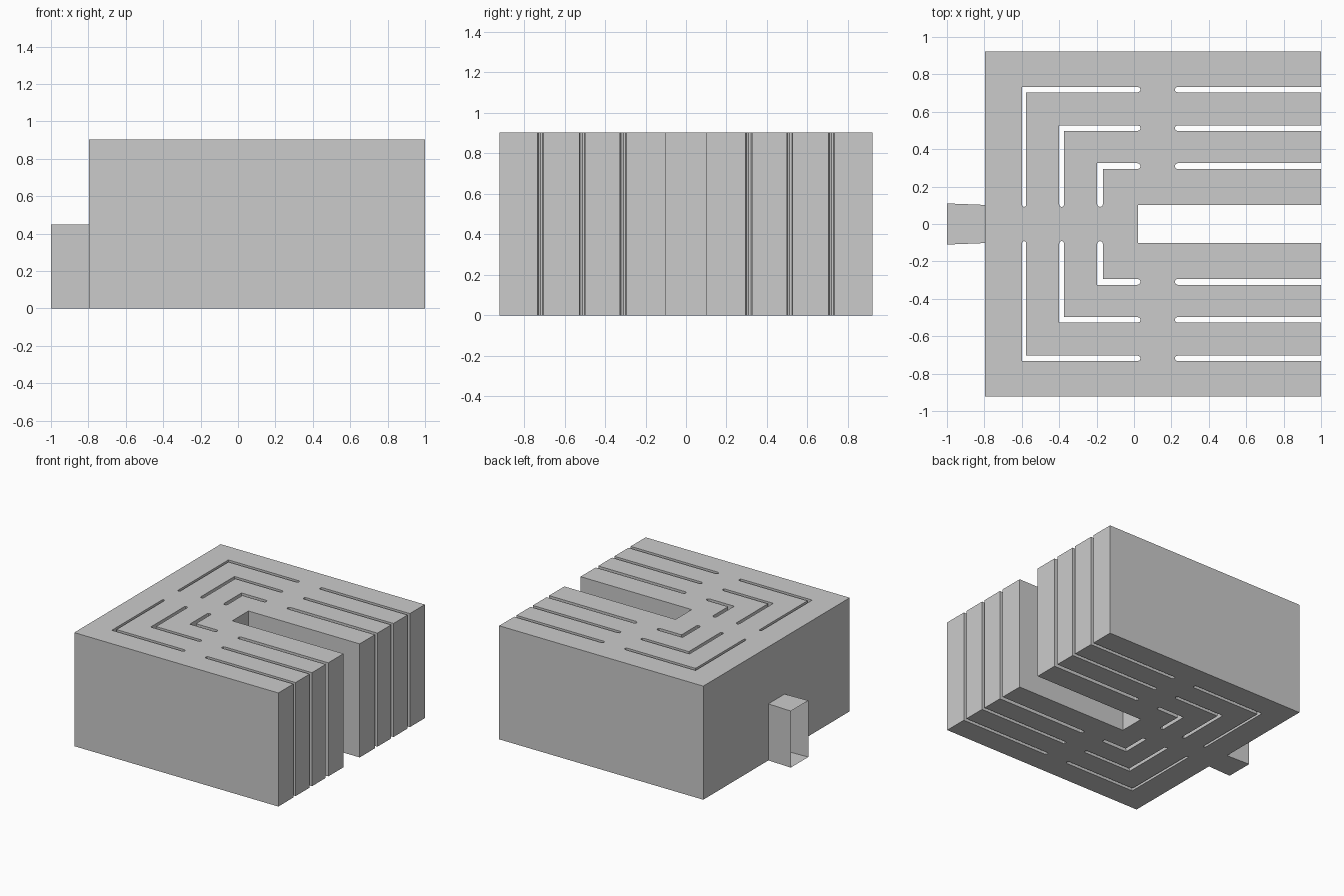
import bpy, bmesh
from math import cos, sin, radians

if "Cube" in bpy.data.objects:
    bpy.data.objects.remove(bpy.data.objects["Cube"])

H = 0.904                      # body height
X0, X1, Y = -0.797, 1.0, 0.921  # body footprint

# slots: (vertical leg outer x, inner x, horizontal leg inner y, outer y)
SLOTS = [(-0.598, -0.577, 0.704, 0.733),
         (-0.400, -0.373, 0.498, 0.527),
         (-0.197, -0.166, 0.293, 0.325)]


def arc(cx, cy, r, start, end, n=4):
    """Points of a rounded slot end."""
    return [(cx + r * cos(radians(start + (end - start) * i / n)),
             cy + r * sin(radians(start + (end - start) * i / n)))
            for i in range(n + 1)]


def open_slot(lo, hi):
    """Notch running in from the +x side, with a rounded inner end."""
    r = (hi - lo) / 2
    return [(X1, lo)] + arc(0.218 + r, (lo + hi) / 2, r, -90, -270) + [(X1, hi)]


def l_slot(xo, xi, yi, yo):
    """Closed L-shaped hole with two rounded ends."""
    rh, rv = (yo - yi) / 2, (xi - xo) / 2
    return ([(xi, yi)] + arc(0.035 - rh, (yi + yo) / 2, rh, -90, 90) + [(xo, yo)]
            + arc((xo + xi) / 2, 0.091 + rv, rv, 180, 360))


# body outline, from front to back along the slotted side
outline = [(X0, -Y), (X1, -Y)]
for xo, xi, yi, yo in SLOTS:
    outline += open_slot(-yo, -yi)
outline += [(X1, -0.102), (0.021, -0.102), (0.021, 0.102), (X1, 0.102)]
for xo, xi, yi, yo in reversed(SLOTS):
    outline += open_slot(yi, yo)
outline += [(X1, Y), (X0, Y)]

loops = [outline]
for s in SLOTS:
    hole = l_slot(*s)
    loops += [hole, [(x, -y) for x, y in hole]]

# slotted body: filled flat curve, extruded
curve = bpy.data.curves.new("slotted_body", 'CURVE')
curve.dimensions = '2D'
curve.fill_mode = 'BOTH'
curve.extrude = H / 2
for pts in loops:
    sp = curve.splines.new('POLY')
    sp.points.add(len(pts) - 1)
    for p, (x, y) in zip(sp.points, pts):
        p.co = (x, y, H / 2, 1)
    sp.use_cyclic_u = True
body = bpy.data.objects.new("slotted_body", curve)
bpy.context.collection.objects.link(body)
body.location.z = H / 2
bpy.context.view_layer.objects.active = body
body.select_set(True)
bpy.ops.object.convert(target='MESH')
body = bpy.context.object

# weld caps to walls and rest the body on the ground
bm = bmesh.new()
bm.from_mesh(body.data)
bmesh.ops.remove_doubles(bm, verts=bm.verts, dist=1e-5)
bmesh.ops.recalc_face_normals(bm, faces=bm.faces)
low = min(v.co.z for v in bm.verts)
for v in bm.verts:
    v.co.z -= low
bm.to_mesh(body.data)
bm.free()
body.location.z = 0
for p in body.data.polygons:
    p.use_smooth = False

# end tab: slightly flared sleeve, open at its outer end
bm = bmesh.new()
rings = [[bm.verts.new((x, sy * hw, z)) for sy, z in
          ((-1, 0), (1, 0), (1, 0.45), (-1, 0.45))]
         for x, hw in ((X0, 0.102), (-1.0, 0.11))]
for i in range(4):
    j = (i + 1) % 4
    bm.faces.new((rings[0][i], rings[0][j], rings[1][j], rings[1][i]))
bmesh.ops.recalc_face_normals(bm, faces=bm.faces)
# make sure the walls face outwards
bm.normal_update()
for f in bm.faces:
    c = f.calc_center_median()
    if f.normal.y * c.y + f.normal.z * (c.z - 0.225) < 0:
        f.normal_flip()
mesh = bpy.data.meshes.new("end_tab")
bm.to_mesh(mesh)
bm.free()
bpy.context.collection.objects.link(bpy.data.objects.new("end_tab", mesh))
